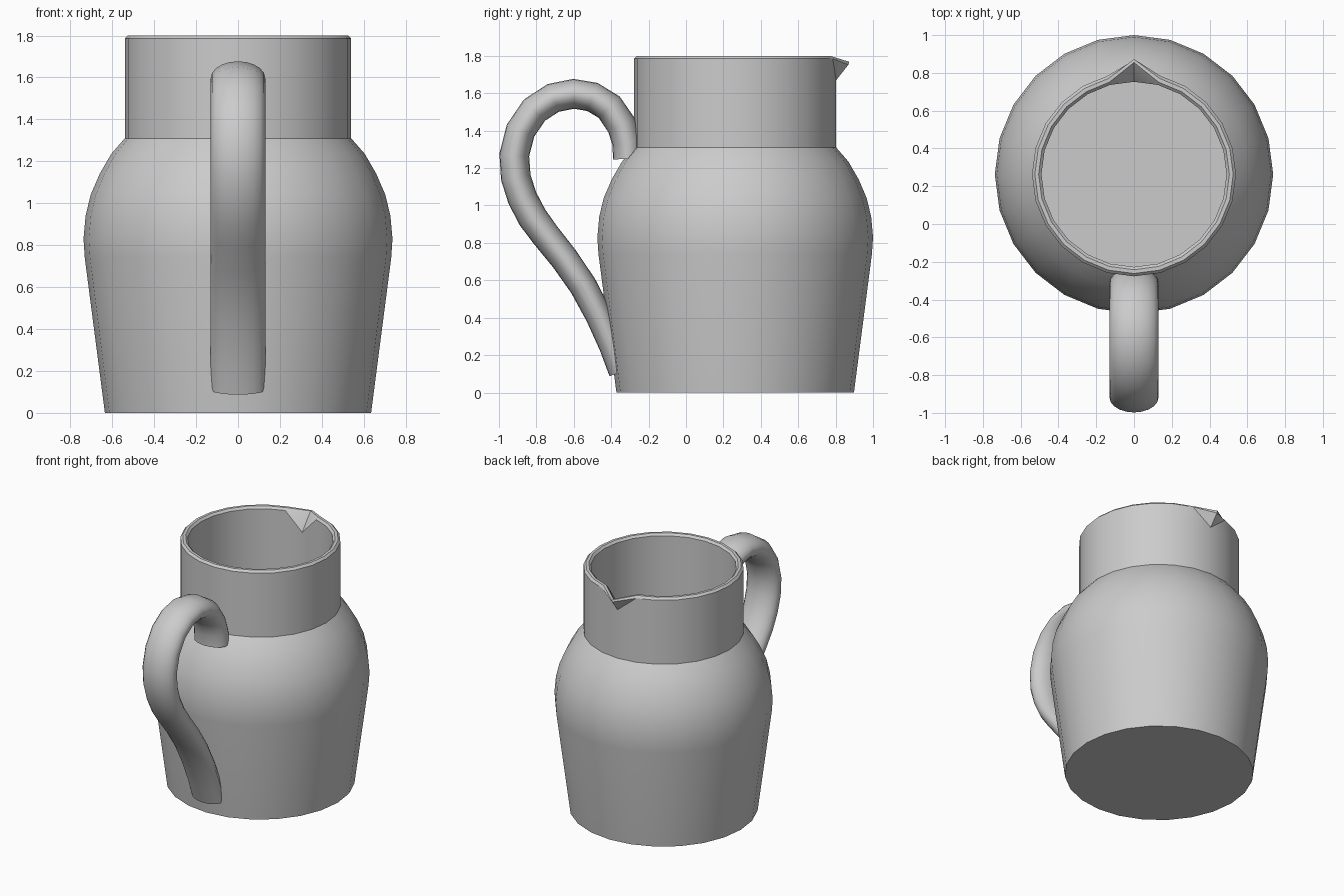
import bpy, bmesh, math
from mathutils import Vector

cube = bpy.data.objects.get("Cube")
if cube:
    bpy.data.objects.remove(cube, do_unlink=True)

clay = bpy.data.materials.new("grey clay")
clay.use_nodes = True
GREY = (0.6, 0.6, 0.6, 1)
clay.diffuse_color = GREY
clay.node_tree.nodes["Principled BSDF"].inputs["Base Color"].default_value = GREY

SEG = 24
CENTRE_Y = 0.263


def finish(bm, name):
    """Turn a bmesh into a smooth shaded object with crisp edges."""
    bmesh.ops.recalc_face_normals(bm, faces=bm.faces)
    mesh = bpy.data.meshes.new(name)
    bm.to_mesh(mesh)
    bm.free()
    mesh.materials.append(clay)
    obj = bpy.data.objects.new(name, mesh)
    bpy.context.collection.objects.link(obj)
    bpy.ops.object.select_all(action='DESELECT')
    obj.select_set(True)
    bpy.context.view_layer.objects.active = obj
    bpy.ops.object.shade_smooth_by_angle(angle=math.radians(30))
    return obj


def skin(bm, rings):
    """Bridge consecutive vertex rings and cap both ends."""
    n = len(rings[0])
    for a, b in zip(rings, rings[1:]):
        for i in range(n):
            j = (i + 1) % n
            bm.faces.new((a[i], a[j], b[j], b[i]))
    bm.faces.new(rings[0])
    bm.faces.new(rings[-1])


# Jug body: outside wall, rim, then inside wall down to the floor (radius, height)
profile = [
    (0.635, 0), (0.731, 0.74), (0.737, 0.83), (0.727, 0.94), (0.703, 1.04),
    (0.66, 1.14), (0.605, 1.235), (0.54, 1.31),
    (0.54, 1.67), (0.54, 1.785), (0.525, 1.80),
    (0.505, 1.80), (0.49, 1.785), (0.49, 1.65),
    (0.49, 1.31), (0.55, 1.22), (0.64, 1.06), (0.685, 0.83), (0.585, 0.05),
]
UNDER, OUT, RIM_OUT, RIM_IN, IN, CHANNEL = range(8, 14)

bm = bmesh.new()
rings = []
for r, z in profile:
    rings.append([bm.verts.new((r * math.cos(t), CENTRE_Y + r * math.sin(t), z))
                  for t in (2 * math.pi * i / SEG for i in range(SEG))])
skin(bm, rings)

# Pouring lip: pull the rim out and down at the back
back = SEG // 4
for ring, y, z in ((OUT, 0.868, 1.752), (RIM_OUT, 0.873, 1.768),
                   (RIM_IN, 0.855, 1.77), (IN, 0.84, 1.76)):
    rings[ring][back].co = (0, y, z)
for side in (-1, 1):
    for low, high in ((UNDER, OUT), (CHANNEL, IN)):
        bmesh.ops.connect_verts(
            bm, verts=[rings[low][back], rings[high][back + side]])
finish(bm, "jug_body")

# Handle: oval section swept along a path in the y-z plane
path = [Vector((0, y, z)) for y, z in (
    (-0.31, 1.25), (-0.315, 1.34), (-0.345, 1.43), (-0.41, 1.525),
    (-0.50, 1.58), (-0.60, 1.597), (-0.71, 1.575), (-0.81, 1.51),
    (-0.885, 1.40), (-0.918, 1.27), (-0.91, 1.15), (-0.875, 1.04),
    (-0.82, 0.935), (-0.75, 0.84), (-0.65, 0.715), (-0.55, 0.57),
    (-0.465, 0.41), (-0.395, 0.25), (-0.345, 0.11))]
bm = bmesh.new()
rings = []
for i, p in enumerate(path):
    tangent = (path[min(i + 1, len(path) - 1)] - path[max(i - 1, 0)]).normalized()
    across = Vector((1, 0, 0))
    normal = tangent.cross(across)
    half = 0.08 - 0.012 * max(0, i - 12) / 6
    rings.append([bm.verts.new(p + across * 0.13 * math.cos(t) + normal * half * math.sin(t))
                  for t in (2 * math.pi * k / 20 for k in range(20))])
skin(bm, rings)
finish(bm, "handle")
